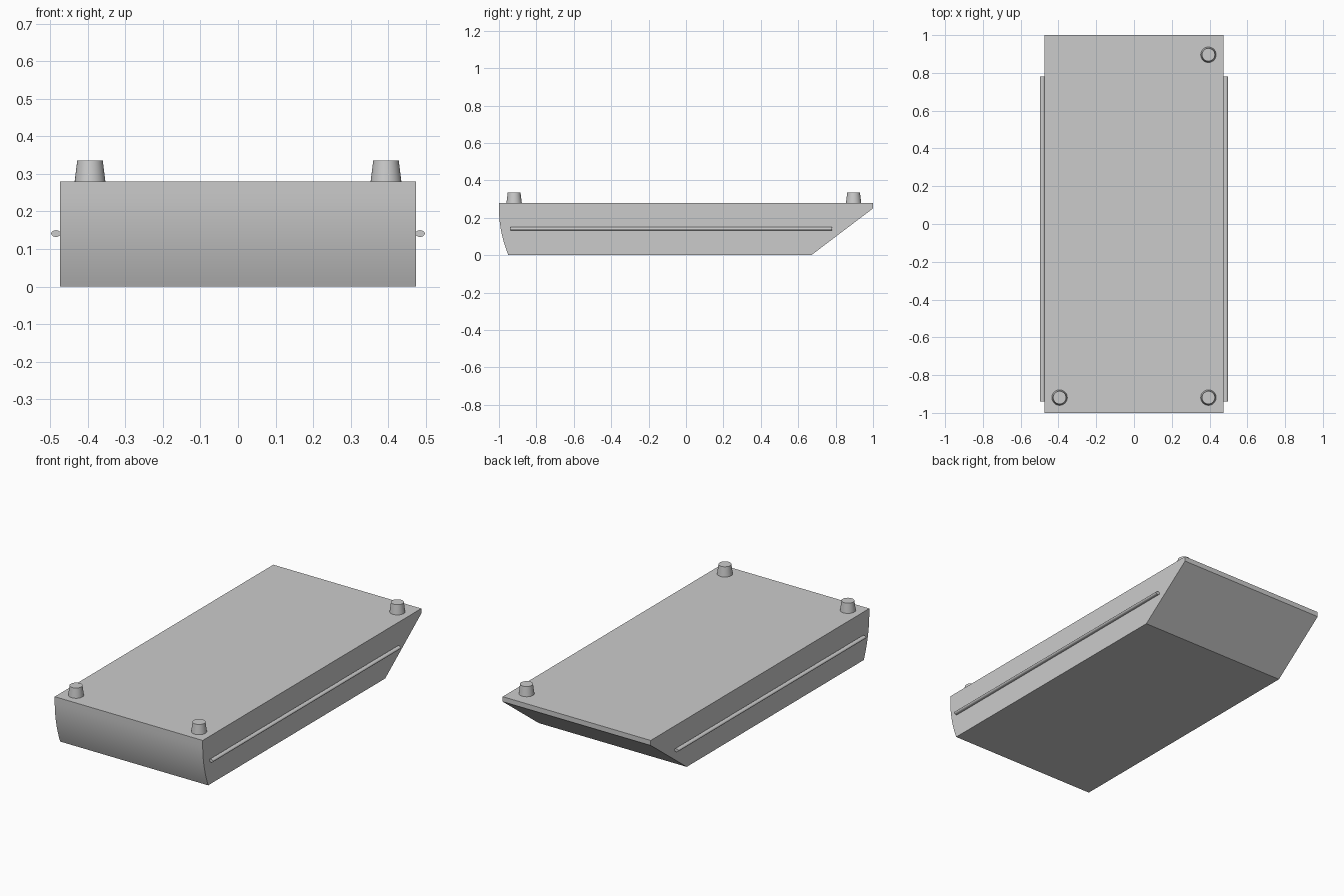
import bpy, bmesh, math
from mathutils import Matrix

cube = bpy.data.objects.get("Cube")
if cube:
    bpy.data.objects.remove(cube, do_unlink=True)

grey = bpy.data.materials.new("plain grey")
grey.use_nodes = True
grey.diffuse_color = (0.6, 0.6, 0.6, 1)
grey.node_tree.nodes["Principled BSDF"].inputs["Base Color"].default_value = (0.6, 0.6, 0.6, 1)

HALF_WIDTH, DECK = 0.474, 0.279


def finish(name, bm):
    """Turn a bmesh into a named, smooth-by-angle grey object."""
    bmesh.ops.recalc_face_normals(bm, faces=bm.faces)
    mesh = bpy.data.meshes.new(name)
    bm.to_mesh(mesh)
    bm.free()
    mesh.materials.append(grey)
    obj = bpy.data.objects.new(name, mesh)
    bpy.context.collection.objects.link(obj)
    bpy.ops.object.select_all(action='DESELECT')
    obj.select_set(True)
    bpy.context.view_layer.objects.active = obj
    bpy.ops.object.shade_smooth_by_angle(angle=math.radians(30))
    return obj


# Hull: side profile with a curved front and raked stern, extruded across
curve_top, steps = 0.25, 12
profile = [(0.67, 0), (1, 0.25), (1, DECK), (-1, DECK)]
for i in range(steps + 1):
    t = i / steps
    profile.append((-1 + 0.05 * t * t, curve_top * (1 - t)))
bm = bmesh.new()
side = bm.faces.new([bm.verts.new((-HALF_WIDTH, y, z)) for y, z in profile])
swept = bmesh.ops.extrude_face_region(bm, geom=[side])["geom"]
bmesh.ops.translate(bm, vec=(2 * HALF_WIDTH, 0, 0),
                    verts=[v for v in swept if isinstance(v, bmesh.types.BMVert)])
finish("hull", bm)

# Rubbing rails: slim oval bars along both sides
for label, sign in (("left", 1), ("right", -1)):
    bm = bmesh.new()
    bmesh.ops.create_cone(bm, cap_ends=True, segments=24, radius1=1, radius2=1, depth=1,
                          matrix=Matrix.Translation((sign * 0.485, -0.079, 0.141))
                          @ Matrix.Rotation(math.pi / 2, 4, 'X')
                          @ Matrix.Diagonal((0.0125, 0.009, 1.72, 1)))
    finish(label + "_side_rail", bm)

# Bollards: tapered posts on three deck corners
for name, x, y in (("front_left_bollard", 0.394, -0.919),
                   ("front_right_bollard", -0.394, -0.919),
                   ("rear_left_bollard", 0.394, 0.896)):
    bm = bmesh.new()
    bmesh.ops.create_cone(bm, cap_ends=True, segments=32, radius1=0.041, radius2=0.034,
                          depth=0.056, matrix=Matrix.Translation((x, y, DECK + 0.028)))
    finish(name, bm)
